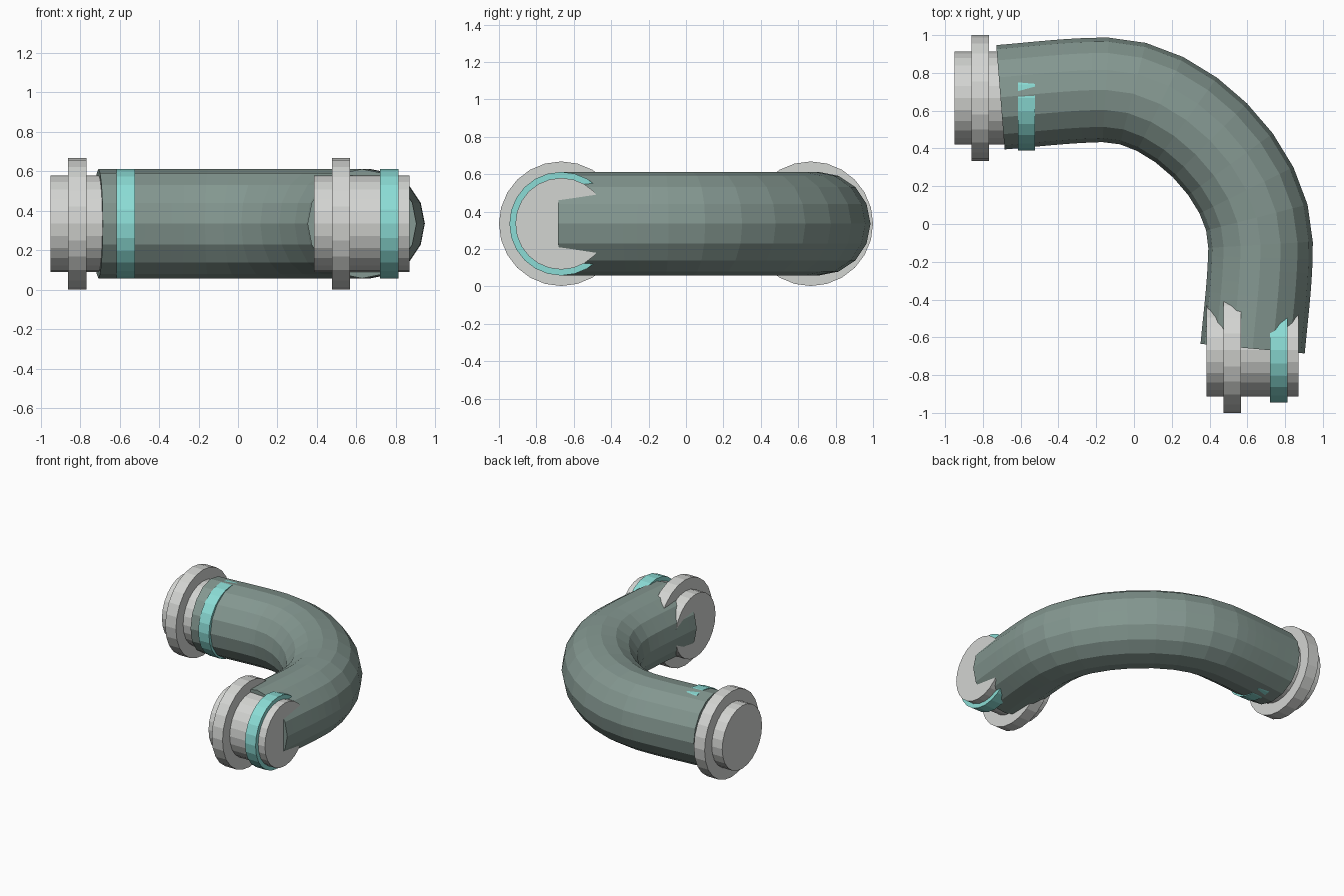
import bpy
import math

cube = bpy.data.objects.get("Cube")
if cube:
    bpy.data.objects.remove(cube, do_unlink=True)

AXIS_Z = 0.335


def material(name, rgb):
    m = bpy.data.materials.new(name)
    m.use_nodes = True
    m.diffuse_color = (*rgb, 1)
    m.node_tree.nodes["Principled BSDF"].inputs["Base Color"].default_value = (*rgb, 1)
    return m


pipe_green = material("grey green", (0.23, 0.31, 0.28))
metal_grey = material("light grey", (0.65, 0.66, 0.64))
band_cyan = material("pale cyan", (0.26, 0.72, 0.67))


def disc(name, x0, x1, y, radius, mat):
    """Flat-sided cylinder lying along x."""
    bpy.ops.mesh.primitive_cylinder_add(
        vertices=24, radius=radius, depth=x1 - x0,
        location=((x0 + x1) / 2, y, AXIS_Z), rotation=(0, math.pi / 2, 0))
    ob = bpy.context.object
    ob.name = name
    ob.data.materials.append(mat)


# Two identical end fittings: collar, flange and coloured band
for side, x, y in (("back", -0.95, 0.667), ("front", 0.385, -0.667)):
    disc(side + "_collar", x, x + 0.485, y, 0.245, metal_grey)
    disc(side + "_flange", x + 0.09, x + 0.182, y, 0.333, metal_grey)
    disc(side + "_band", x + 0.335, x + 0.427, y, 0.277, band_cyan)

# Bent pipe: point, handle in, handle out
path = [
    ((-0.707, 0.671), (-0.89, 0.66), (-0.52, 0.686)),
    ((-0.15, 0.71), (-0.33, 0.71), (0.23, 0.71)),
    ((0.67, -0.11), (0.67, 0.27), (0.67, -0.29)),
    ((0.628, -0.66), (0.645, -0.475), (0.62, -0.84)),
]
curve = bpy.data.curves.new("bent_pipe", "CURVE")
curve.dimensions = "3D"
curve.bevel_depth = 0.277
curve.bevel_resolution = 6
curve.use_fill_caps = True
spline = curve.splines.new("BEZIER")
spline.resolution_u = 8
spline.use_smooth = False
spline.bezier_points.add(len(path) - 1)
for bp, (co, left, right) in zip(spline.bezier_points, path):
    bp.handle_left_type = bp.handle_right_type = "FREE"
    bp.co = (*co, AXIS_Z)
    bp.handle_left = (*left, AXIS_Z)
    bp.handle_right = (*right, AXIS_Z)
curve.materials.append(pipe_green)
pipe = bpy.data.objects.new("bent_pipe", curve)
bpy.context.collection.objects.link(pipe)

# Turn the pipe into a mesh
bpy.ops.object.select_all(action="DESELECT")
pipe.select_set(True)
bpy.context.view_layer.objects.active = pipe
bpy.ops.object.convert(target="MESH")
bpy.ops.object.shade_flat()
